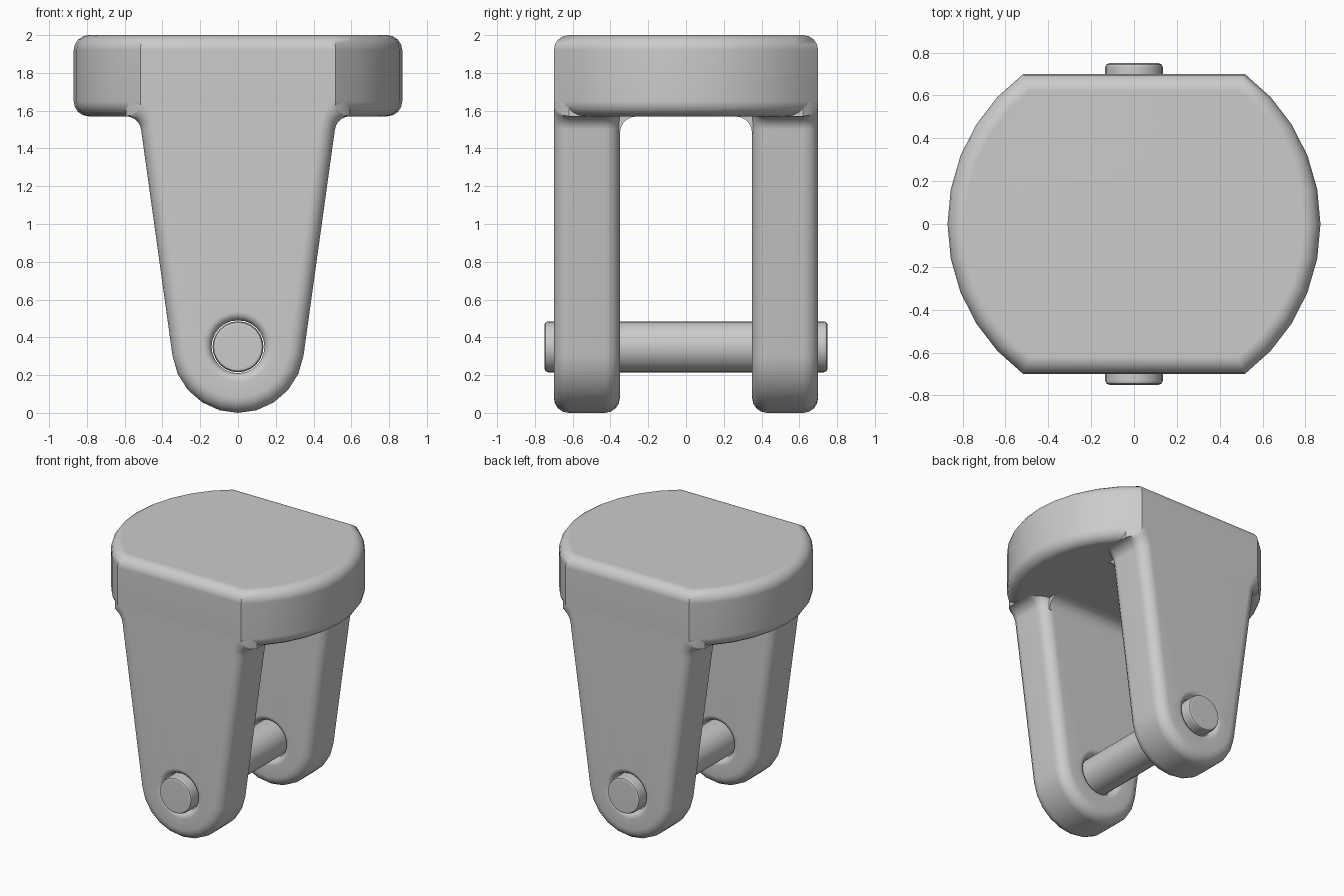
import bpy, bmesh
from math import sin, cos, pi, sqrt, asin

if "Cube" in bpy.data.objects:
    bpy.data.objects.remove(bpy.data.objects["Cube"])

grey = bpy.data.materials.new("plain grey")
grey.diffuse_color = (0.6, 0.6, 0.6, 1)
grey.use_nodes = True
grey.node_tree.nodes["Principled BSDF"].inputs["Base Color"].default_value = grey.diffuse_color

CAP_R, HALF_Y, CAP_Z = 0.87, 0.70, 1.57      # cap radius, flat position, underside
ROUND, FILLET = 0.08, 0.08                   # convex and concave rounding
EYE_R, EYE_Z, LEAN = 0.35, 0.35, 0.138       # arm end radius, pin height, side slope
INNER_Y, HOLE_R, PIN_R = 0.35, 0.14, 0.135


def finish(bm, name):
    bmesh.ops.recalc_face_normals(bm, faces=bm.faces)
    mesh = bpy.data.meshes.new(name)
    bm.to_mesh(mesh)
    bm.free()
    ob = bpy.data.objects.new(name, mesh)
    bpy.context.collection.objects.link(ob)
    mesh.materials.append(grey)
    bpy.ops.object.select_all(action='DESELECT')
    ob.select_set(True)
    bpy.context.view_layer.objects.active = ob
    bpy.ops.object.shade_smooth_by_angle(angle=0.6)
    ob.modifiers.new("Weighted", 'WEIGHTED_NORMAL').keep_sharp = True
    return ob


def add_ring(bm, pts):
    return [bm.verts.new(p) for p in pts]


def bridge(bm, a, b):
    n = len(a)
    for i in range(n):
        bm.faces.new((a[i], a[(i + 1) % n], b[(i + 1) % n], b[i]))


def prism(bm, a, b):
    a, b = add_ring(bm, a), add_ring(bm, b)
    bridge(bm, a, b)
    bm.faces.new(a)
    bm.faces.new(b)


def arm_outline(inset, y):
    """Tapered arm outline that flares into the cap, kept within its footprint."""
    cz = CAP_Z - FILLET
    cx = (EYE_R + FILLET + (cz - EYE_Z) * sin(LEAN)) / cos(LEAN)
    r = FILLET + inset
    side = [(cx, 1.70)]
    for k in range(6):
        a = pi / 2 + (pi / 2 - LEAN) * k / 5
        side.append((cx + r * cos(a), cz + r * sin(a)))
    arc = []
    for k in range(11):
        a = -LEAN - (pi - 2 * LEAN) * k / 10
        arc.append(((EYE_R - inset) * cos(a), EYE_Z + (EYE_R - inset) * sin(a)))
    pts = side + arc + [(-x, z) for x, z in reversed(side)]
    lim = sqrt((CAP_R * 0.995) ** 2 - y * y)
    return [(max(-lim, min(lim, x)), y, z) for x, z in pts]


def rounded_levels(b, steps=4):
    """(y, inset) pairs from the outer to the inner face of an arm."""
    half = [(b * (1 - cos(k * pi / 2 / steps)), b * (1 - sin(k * pi / 2 / steps)))
            for k in range(steps + 1)]
    return [(HALF_Y - d, i) for d, i in half] + [(INNER_Y + d, i) for d, i in reversed(half)]


# cap: disc with two flats and rounded rims
bm = bmesh.new()
end = asin(HALF_Y / CAP_R)
arc = [-end + 2 * end * k / 10 for k in range(11)]
outline = [(CAP_R * cos(a), CAP_R * sin(a)) for a in arc]
outline += [(-x, -y) for x, y in outline]
prism(bm, [(x, y, CAP_Z) for x, y in outline], [(x, y, 2.0) for x, y in outline])
rims = [e for e in bm.edges if abs(e.verts[0].co.z - e.verts[1].co.z) < 1e-4]
bmesh.ops.bevel(bm, geom=rims, offset=ROUND, segments=4, profile=0.5, affect='EDGES')
finish(bm, "cap")

for s, label in ((-1, "front"), (1, "back")):
    # arm with rounded edges and a bored eye
    bm = bmesh.new()
    outer = [add_ring(bm, [(x, s * y, z) for x, y, z in arm_outline(i, y)])
             for y, i in rounded_levels(ROUND)]
    hole = []
    for y, i in rounded_levels(0.045):
        r = HOLE_R + i
        hole.append(add_ring(bm, [(r * cos(k * pi / 12), s * y, EYE_Z + r * sin(k * pi / 12))
                                  for k in range(24)]))
    for rings in (outer, hole):
        for a, b in zip(rings, rings[1:]):
            bridge(bm, a, b)
    for o, h in ((outer[0], hole[0]), (outer[-1], hole[-1])):
        edges = [bm.edges.get((r[k], r[(k + 1) % len(r)])) for r in (o, h) for k in range(len(r))]
        bmesh.ops.triangle_fill(bm, edges=edges, use_beauty=True)
    finish(bm, label + "_arm")

    # concave fillet between arm and cap underside
    bm = bmesh.new()
    r = 0.09
    prof = [(INNER_Y + 0.01, CAP_Z + 0.01), (INNER_Y + 0.01, CAP_Z - r)]
    prof += [(INNER_Y - r + r * cos(k * pi / 10), CAP_Z - r + r * sin(k * pi / 10))
             for k in range(6)]
    prof.append((INNER_Y - r, CAP_Z + 0.01))
    prism(bm, [(-0.46, s * y, z) for y, z in prof], [(0.46, s * y, z) for y, z in prof])
    finish(bm, label + "_inner_fillet")

# cross pin through both eyes
bm = bmesh.new()
tip = 0.02
stations = [(-0.75, PIN_R - tip), (-0.744, PIN_R - 0.006), (-0.73, PIN_R),
            (0.73, PIN_R), (0.744, PIN_R - 0.006), (0.75, PIN_R - tip)]
rings = [add_ring(bm, [(r * cos(k * pi / 12), y, EYE_Z + r * sin(k * pi / 12))
                       for k in range(24)]) for y, r in stations]
for a, b in zip(rings, rings[1:]):
    bridge(bm, a, b)
bm.faces.new(rings[0])
bm.faces.new(rings[-1])
finish(bm, "cross_pin")
